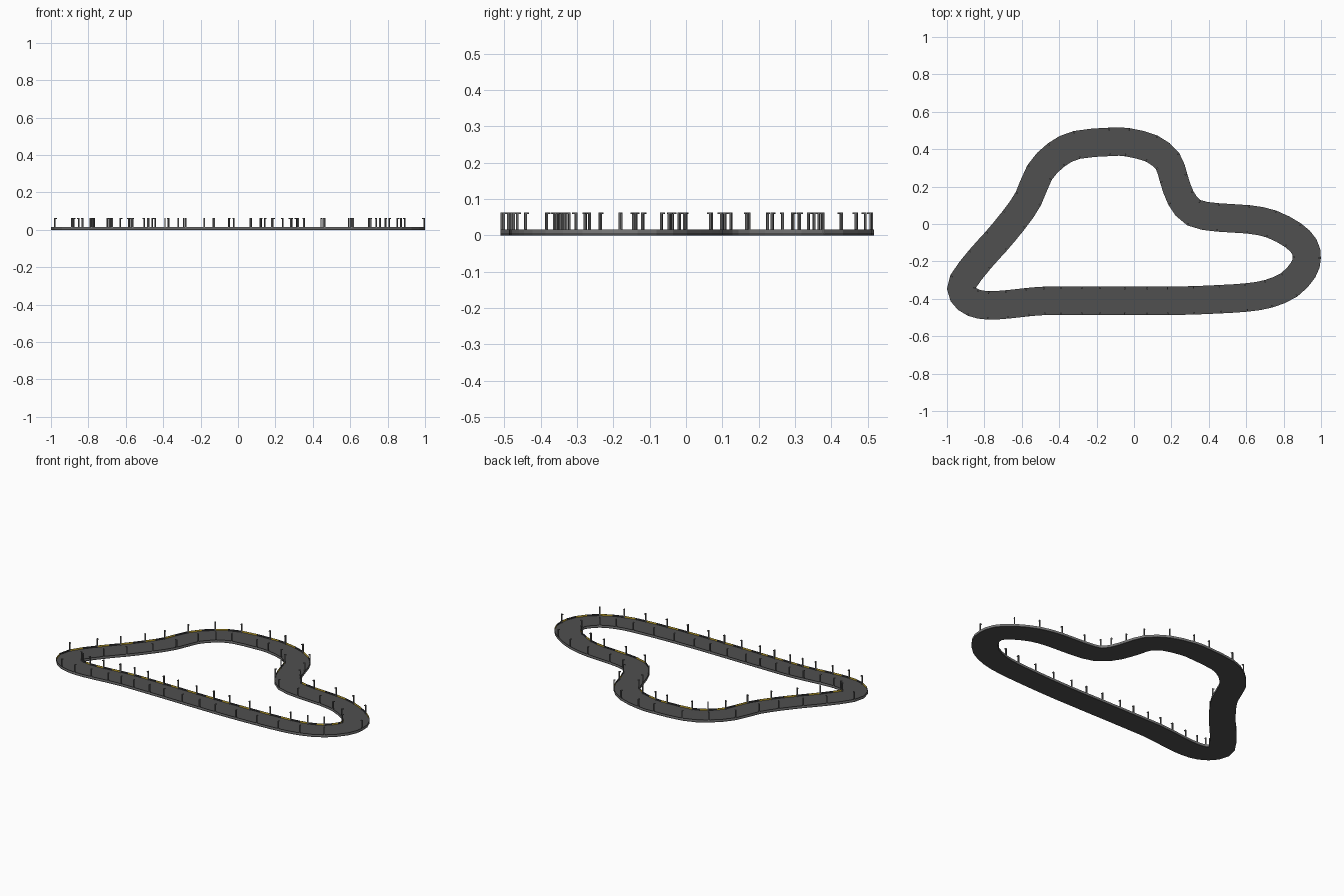
import bpy, bmesh
from mathutils import Vector, Matrix

if "Cube" in bpy.data.objects:
    bpy.data.objects.remove(bpy.data.objects["Cube"])

def mat(name, c):
    m = bpy.data.materials.new(name)
    m.diffuse_color = (*c, 1)
    m.use_nodes = True
    m.node_tree.nodes["Principled BSDF"].inputs["Base Color"].default_value = m.diffuse_color
    return m

asphalt = mat("asphalt grey", (0.08, 0.08, 0.08))
rail_grey = mat("rail grey", (0.2, 0.2, 0.2))
dark = mat("dark grey", (0.03, 0.03, 0.03))
yellow = mat("stripe yellow", (0.7, 0.48, 0.03))
post_grey = mat("post grey", (0.13, 0.13, 0.13))

# Centre line of the circuit, clockwise
CENTRE = [(-.915, -.31), (-.825, -.19), (-.735, -.09), (-.64, .025), (-.565, .135),
          (-.505, .275), (-.415, .37), (-.305, .423), (-.13, .439), (-.035, .437),
          (.095, .403), (.18, .335), (.212, .245), (.25, .14), (.32, .06), (.45, .035),
          (.61, .025), (.735, 0), (.85, -.06), (.91, -.12), (.923, -.18), (.905, -.245),
          (.83, -.325), (.72, -.373), (.6, -.393), (.46, -.402), (.32, -.408),
          (.18, -.411), (.07, -.411), (-.05, -.411), (-.18, -.41), (-.28, -.41),
          (-.39, -.41), (-.48, -.411), (-.57, -.418), (-.68, -.43), (-.78, -.435),
          (-.86, -.42), (-.915, -.375)]
NO_POST = {19, 21, 38}                  # bend points without lamp posts
P = [Vector(p) for p in CENTRE]
N = len(P)
HALF = 0.076

# Smooth path: each span is split once
path = []
for i in range(N):
    a, b, c, d = P[i - 1], P[i], P[(i + 1) % N], P[(i + 2) % N]
    path += [b, (9 * (b + c) - a - d) / 16]
M = len(path)

def normal(i):
    t = (path[(i + 1) % M] - path[i - 1]).normalized()
    return Vector((-t.y, t.x))          # points to the outside of the loop

def sweep(name, section, mats, edge_mats, dashed=None):
    """Sweep a closed (offset, z) section round the path, one colour per section edge.
    The edge numbered dashed turns dark on every second segment."""
    bm = bmesh.new()
    rings = []
    for i, p in enumerate(path):
        n = normal(i)
        rings.append([bm.verts.new((*(p + n * o), z)) for o, z in section])
    k = len(section)
    for i in range(M):
        r, s = rings[i], rings[(i + 1) % M]
        for j in range(k):
            f = bm.faces.new((r[j], r[(j + 1) % k], s[(j + 1) % k], s[j]))
            f.material_index = 1 if j == dashed and i % 2 else edge_mats[j]
    bmesh.ops.recalc_face_normals(bm, faces=bm.faces)
    finish(name, bm, mats)

def finish(name, bm, mats):
    me = bpy.data.meshes.new(name)
    bm.to_mesh(me)
    bm.free()
    for m in mats:
        me.materials.append(m)
    bpy.context.collection.objects.link(bpy.data.objects.new(name, me))

# Road slab
sweep("road", [(-HALF, 0), (HALF, 0), (HALF, .006), (-HALF, .006)], [asphalt], [0] * 4)

# Low thin barriers: grey outside, yellow and dark dashes on the road side
for name, s in (("outer_barrier", 1), ("inner_barrier", -1)):
    o, i = s * HALF, s * (HALF - .002)
    sweep(name, [(i, .005), (o, .005), (o, .016), (i, .016)],
          [rail_grey, dark, yellow], [0, 0, 1, 2], dashed=3)

# Lamp posts with a short arm reaching over the road
bm = bmesh.new()
def box(origin, n, lo, hi, w, z0, z1):
    rot = Matrix(((n.x, -n.y, 0), (n.y, n.x, 0), (0, 0, 1))).to_4x4()
    size = Matrix.Diagonal((hi - lo, w, z1 - z0, 1))
    mid = Matrix.Translation(((lo + hi) / 2, 0, (z0 + z1) / 2))
    bmesh.ops.create_cube(bm, size=1,
        matrix=Matrix.Translation((origin.x, origin.y, 0)) @ rot @ mid @ size)

for i in range(N):
    if i in NO_POST:
        continue
    for s in (1, -1):
        n = normal(2 * i) * s
        box(P[i], n, HALF - .007, HALF - .0005, .007, .004, .058)
        box(P[i], n, HALF - .014, HALF - .0005, .007, .058, .062)
finish("lamp_posts", bm, [post_grey])
